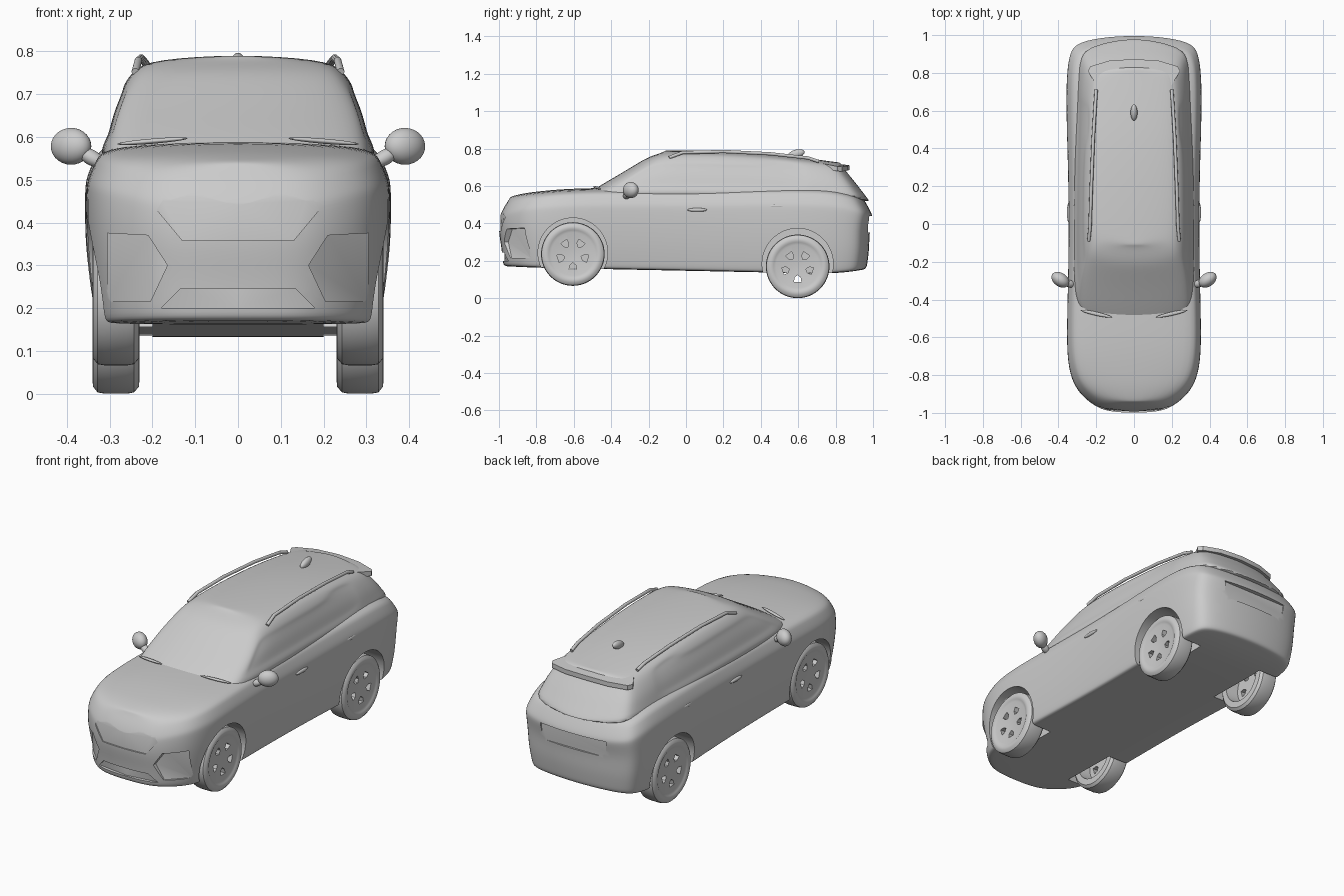
import bpy, bmesh, math
from mathutils import Vector

if "Cube" in bpy.data.objects:
    bpy.data.objects.remove(bpy.data.objects["Cube"], do_unlink=True)

GREY = (0.6, 0.6, 0.6, 1)
paint = bpy.data.materials.new("plain grey")
paint.use_nodes = True
paint.diffuse_color = GREY
paint.node_tree.nodes["Principled BSDF"].inputs["Base Color"].default_value = GREY


def lerp(points, v):
    """Piecewise linear value at v."""
    for (a, p), (b, q) in zip(points, points[1:]):
        if v <= b:
            return p + (q - p) * max(0, v - a) / (b - a)
    return points[-1][1]


def add(name, bm):
    bmesh.ops.recalc_face_normals(bm, faces=bm.faces)
    mesh = bpy.data.meshes.new(name)
    bm.to_mesh(mesh)
    bm.free()
    obj = bpy.data.objects.new(name, mesh)
    bpy.context.collection.objects.link(obj)
    mesh.materials.append(paint)
    return obj


def finish(obj, subdivide=0, cutters=(), angle=38):
    """Apply smoothing and cuts, then shade."""
    bpy.ops.object.select_all(action='DESELECT')
    bpy.context.view_layer.objects.active = obj
    obj.select_set(True)
    if subdivide:
        obj.modifiers.new("smooth", 'SUBSURF').levels = subdivide
        bpy.ops.object.modifier_apply(modifier="smooth")
    for cutter in cutters:
        cutter.hide_render = True
        mod = obj.modifiers.new("cut", 'BOOLEAN')
        mod.operation, mod.solver, mod.object = 'DIFFERENCE', 'EXACT', cutter
        bpy.ops.object.modifier_apply(modifier="cut")
    for cutter in cutters:
        bpy.data.objects.remove(cutter, do_unlink=True)
    bpy.ops.object.shade_smooth_by_angle(angle=math.radians(angle))
    return obj


def shell(outline, levels, height, crown):
    """Stack plan outlines (u, x); each level is (t, width, front, rear)."""
    bm = bmesh.new()
    rings, n = [], len(outline)
    for t, width, front, rear in levels:
        half = [(x * width, front + (u + 1) / 2 * (rear - front)) for u, x in outline]
        loop = half + [(-x, y) for x, y in half[-2:0:-1]]
        rings.append([bm.verts.new((x, y, height(t, y))) for x, y in loop])
    m = len(rings[0])
    for low, high in zip(rings, rings[1:]):
        for i in range(m):
            j = (i + 1) % m
            bm.faces.new((low[i], low[j], high[j], high[i]))
    for ring, lift in ((rings[0], 0), (rings[-1], crown)):
        mid = [ring[0]]
        for i in range(1, n - 1):
            co = ring[i].co
            mid.append(bm.verts.new((0, co.y, co.z + lift)))
        mid.append(ring[n - 1])
        for i in range(n - 1):
            for side in ((ring[i], ring[i + 1]), (ring[-i % m], ring[-i - 1])):
                corners = list(dict.fromkeys((*side, mid[i + 1], mid[i])))
                bm.faces.new(corners)
    bmesh.ops.recalc_face_normals(bm, faces=bm.faces)
    return bm


def prism(name, start, end):
    """Solid between two matching polygons."""
    bm = bmesh.new()
    a = [bm.verts.new(p) for p in start]
    b = [bm.verts.new(p) for p in end]
    bm.faces.new(a)
    bm.faces.new(b)
    for i in range(len(a)):
        j = (i + 1) % len(a)
        bm.faces.new((a[i], a[j], b[j], b[i]))
    bmesh.ops.triangulate(bm, faces=[f for f in bm.faces if len(f.verts) > 4])
    return add(name, bm)


def cylinder(name, radius, x0, x1, y, z, sides=64):
    ring = [(y + radius * math.cos(i * math.tau / sides),
             z + radius * math.sin(i * math.tau / sides)) for i in range(sides)]
    return prism(name, [(x0, *p) for p in ring], [(x1, *p) for p in ring])


def ellipsoid(name, place, size, turn=(0, 0, 0)):
    bpy.ops.mesh.primitive_uv_sphere_add(segments=24, ring_count=14, location=place, rotation=turn)
    obj = bpy.context.object
    obj.name, obj.scale = name, size
    obj.data.materials.append(paint)
    return finish(obj)


# Lower body
PLAN = [(-1, 0), (-.995, .12), (-.97, .195), (-.91, .27), (-.84, .318), (-.74, .343),
        (-.6, .35), (-.3, .342), (0, .338), (.3, .342), (.6, .352), (.8, .35),
        (.91, .333), (.955, .3), (.985, .19), (1, 0)]
FLOOR = [(-1, .172), (-.8, .163), (.8, .13), (1, .16)]
BELT = [(-1, .5), (-.93, .538), (-.85, .556), (-.7, .572), (-.47, .585), (0, .58),
        (.5, .59), (.8, .585), (.95, .535), (1, .51)]


def body_height(t, y):
    low = lerp(FLOOR, y)
    return low + t * (lerp(BELT, y) - low)


body = add("body", shell(PLAN, [
    (0, .9, -.955, .95), (.01, .945, -.978, .97), (.1, .965, -.982, .975),
    (.3, 1, -.988, .985), (.55, 1.02, -1.003, .985), (.76, 1.02, -1, 1.003),
    (.82, 1.01, -.995, 1), (.92, .955, -.975, .975), (1, .9, -.945, .95)], body_height, .012))

# Recesses in nose, tail and wheel arches
NOSE = [(x, u) for u, x in PLAN if u < -.7]


def nose_cut(name, points, depth):
    return prism(name, [(x, -1.1, z) for x, z in points],
                 [(x, lerp(NOSE, abs(x)) + depth, z) for x, z in points])


def mirrored(points):
    return points + [(-x, z) for x, z in reversed(points) if x]


cuts = [nose_cut("grille_cut", mirrored([(0, .358), (.13, .358), (.19, .43), (.165, .468), (0, .468)]), .007),
        nose_cut("lower_intake_cut", mirrored([(0, .2), (.18, .2), (.135, .245), (0, .245)]), .03)]
for s in (1, -1):
    intake = [(.305, .375), (.21, .37), (.165, .3), (.205, .215), (.305, .215)]
    cuts.append(nose_cut("side_intake_cut", [(s * x, z) for x, z in intake], .03))
    cuts.append(cylinder("front_arch_cut", .186, s * .2, s * .5, -.605, .243))
    cuts.append(cylinder("rear_arch_cut", .19, s * .2, s * .5, .597, .183))
plate = [(-.19, .35), (.19, .35), (.2, .44), (-.2, .44)]
cuts.append(prism("tail_cut", [(x, 1.1, z) for x, z in plate], [(x, .972, z) for x, z in plate]))
finish(body, 2, cuts)

# Cabin with inset side windows
ROOF = [(.15, .793), (.5, .772), (.8, .728), (1, .71)]
CABIN = [(-1, 0), (-.98, .5), (-.93, .85), (-.86, .95), (-.7, 1), (-.3, 1), (.2, .98),
         (.6, .95), (.88, .91), (.95, .8), (.985, .45), (1, 0)]


def cabin_height(z, y):
    return .52 + (z - .52) * (lerp(ROOF, y) - .52) / .27


cabin = shell(CABIN, [
    (.52, .335, -.59, .985), (.59, .313, -.485, .945), (.66, .296, -.36, .905),
    (.72, .268, -.26, .865), (.755, .243, -.2, .845), (.778, .205, -.12, .83)], cabin_height, .013)
glass = [f for f in cabin.faces if abs(f.normal.x) > .7
         and .58 < f.calc_center_median().z < .72 and -.33 < f.calc_center_median().y < .7]
bmesh.ops.inset_region(cabin, faces=glass, thickness=.014, depth=-.006, use_even_offset=True)
finish(add("cabin", cabin), 2)

# Tail spoiler
lip = [(0, .72), (.19, .72), (.245, .81), (.23, .835), (.13, .865), (0, .873)]
lip = mirrored(lip)
spoiler = prism("spoiler", [(x, y, .83 - .137 * y - .25 * x * x) for x, y in lip],
                [(x, y, .805 - .137 * y - .25 * x * x) for x, y in lip])
finish(spoiler)

# Wheels: lathed rim and tyre with five openings
RIM = [(.326, 0), (.328, .03), (.333, .115), (.336, .128), (.34, .135), (.339, .153),
       (.328, .167), (.31, .17), (.26, .17), (.243, .167), (.231, .153), (.23, .12),
       (.3, .112), (.3, 0)]
for s, side in ((1, "left"), (-1, "right")):
    for end, y, z in (("front", -.605, .236), ("rear", .597, .17)):
        bm = bmesh.new()
        verts = [bm.verts.new((s * x, 0, r)) for x, r in RIM]
        edges = [bm.edges.new(pair) for pair in zip(verts, verts[1:])]
        bmesh.ops.spin(bm, geom=verts + edges, axis=(1, 0, 0), cent=(0, 0, 0),
                       angle=math.tau, steps=64)
        bmesh.ops.remove_doubles(bm, verts=bm.verts, dist=.0001)
        wheel = add(f"{end}_{side}_wheel", bm)
        holes = []
        for k in range(5):
            a = math.tau * k / 5 - math.pi / 2
            out, along = Vector((0, math.cos(a), math.sin(a))), Vector((0, -math.sin(a), math.cos(a)))
            shape = [out * r + along * w for r, w in
                     ((.046, 0), (.06, .016), (.083, .02), (.083, -.02), (.06, -.016))]
            holes.append(prism("hole_cut", [p + Vector((s * .25, 0, 0)) for p in shape],
                               [p + Vector((s * .4, 0, 0)) for p in shape]))
        finish(wheel, 0, holes)
        wheel.location = (0, y, z)

# Roof rails, mirrors and door handles
for s, side in ((1, "left"), (-1, "right")):
    curve = bpy.data.curves.new(f"{side}_roof_rail", 'CURVE')
    curve.dimensions, curve.bevel_depth, curve.bevel_resolution = '3D', .009, 3
    curve.use_fill_caps = True
    path = [(.24, -.09, .752), (.233, -.02, .778), (.226, .2, .784), (.216, .45, .772),
            (.204, .65, .75), (.2, .71, .731)]
    spline = curve.splines.new('POLY')
    spline.points.add(len(path) - 1)
    for point, (x, y, z) in zip(spline.points, path):
        point.co = (s * x, y, z, 1)
    rail = bpy.data.objects.new(f"{side}_roof_rail", curve)
    bpy.context.collection.objects.link(rail)
    curve.materials.append(paint)
    ellipsoid(f"{side}_mirror", (s * .39, -.295, .578), (.052, .036, .043), (0, 0, s * .6))
    ellipsoid(f"{side}_mirror_stalk", (s * .343, -.315, .552), (.035, .02, .018), (0, s * -.5, s * .3))
    for end, y, z in (("front", .06, .472), ("rear", .49, .492)):
        ellipsoid(f"{side}_{end}_door_handle", (s * .346, y, z), (.009, .052, .01))
    # Wiper
    ellipsoid(f"{side}_wiper", (s * .2, -.475, .59), (.085, .01, .006), (0, s * .08, s * .22))

# Roof antenna fin
ellipsoid("antenna_fin", (0, .59, .772), (.018, .045, .022), (.25, 0, 0))
